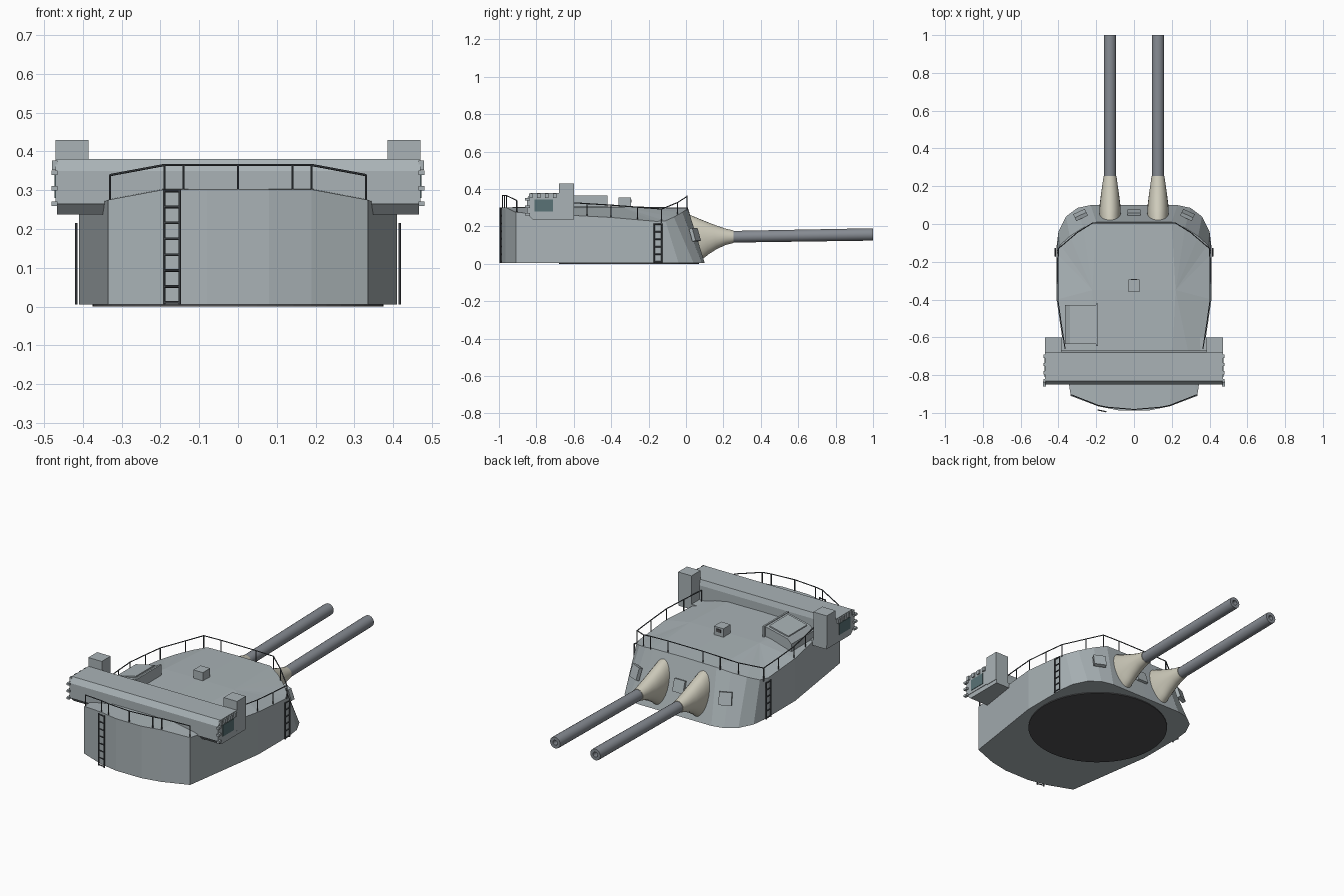
import bpy, bmesh, math
from mathutils import Vector, Matrix

if "Cube" in bpy.data.objects:
    bpy.data.objects.remove(bpy.data.objects["Cube"])

def mat(name, c):
    m = bpy.data.materials.new(name)
    m.diffuse_color = (*c, 1)
    m.use_nodes = True
    m.node_tree.nodes["Principled BSDF"].inputs["Base Color"].default_value = m.diffuse_color
    return m

HULL = mat("hull_grey", (0.40, 0.45, 0.47))
STEEL = mat("barrel_steel", (0.24, 0.26, 0.29))
CANVAS = mat("canvas", (0.62, 0.60, 0.50))
RAIL = mat("dark_rail", (0.07, 0.08, 0.09))
GLASS = mat("dark_glass", (0.10, 0.17, 0.18))
UNDER = mat("underside", (0.08, 0.08, 0.085))

def finish(bm, name, m):
    bmesh.ops.recalc_face_normals(bm, faces=bm.faces)
    me = bpy.data.meshes.new(name)
    bm.to_mesh(me)
    bm.free()
    ob = bpy.data.objects.new(name, me)
    bpy.context.collection.objects.link(ob)
    me.materials.append(m)
    return ob

def smooth(ob):
    bpy.ops.object.select_all(action='DESELECT')
    ob.select_set(True)
    bpy.context.view_layer.objects.active = ob
    bpy.ops.object.shade_smooth_by_angle(angle=math.radians(35))

def box(name, x, y, z, m=HULL, rot=None):
    c = Vector((sum(x) / 2, sum(y) / 2, sum(z) / 2))
    s = Matrix.Diagonal((x[1] - x[0], y[1] - y[0], z[1] - z[0], 1))
    bm = bmesh.new()
    bmesh.ops.create_cube(bm, size=1, matrix=Matrix.Translation(c) @ (rot or Matrix()) @ s)
    return finish(bm, name, m)

def prism(name, prof, a, b, axis='x', m=HULL):
    bm = bmesh.new()
    put = (lambda p, t: (t, p[0], p[1])) if axis == 'x' else (lambda p, t: (p[0], t, p[1]))
    r = [[bm.verts.new(put(p, t)) for p in prof] for t in (a, b)]
    n = len(prof)
    for i in range(n):
        j = (i + 1) % n
        bm.faces.new((r[0][i], r[0][j], r[1][j], r[1][i]))
    bm.faces.new(r[0])
    bm.faces.new(r[1])
    return finish(bm, name, m)

def loft(name, x, rings, m, n=20):
    # rings: y, tilt, half width, half height, centre z
    bm = bmesh.new()
    rows = []
    for y, tilt, hx, hz, zc in rings:
        row = []
        for i in range(n):
            a = 2 * math.pi * i / n
            dz = hz * math.sin(a)
            row.append(bm.verts.new((x + hx * math.cos(a), y - tilt * dz, zc + dz)))
        rows.append(row)
    for a, b in zip(rows, rows[1:]):
        for i in range(n):
            j = (i + 1) % n
            bm.faces.new((a[i], a[j], b[j], b[i]))
    bm.faces.new(rows[0])
    bm.faces.new(rows[-1])
    ob = finish(bm, name, m)
    smooth(ob)
    return ob

def rod(bm, a, b, r=0.003):
    a, b = Vector(a), Vector(b)
    d = b - a
    rot = d.to_track_quat('Z', 'Y').to_matrix().to_4x4()
    bmesh.ops.create_cone(bm, cap_ends=True, segments=6, radius1=r, radius2=r,
                          depth=d.length, matrix=Matrix.Translation((a + b) / 2) @ rot)

def railing(name, pts, h=0.065):
    bm = bmesh.new()
    up = Vector((0, 0, h))
    pts = [Vector(p) for p in pts]
    for p in pts:
        rod(bm, p - Vector((0, 0, 0.01)), p + up)
    for a, b in zip(pts, pts[1:]):
        rod(bm, a + up, b + up)
    return finish(bm, name, RAIL)

def ladder(name, a, b, z0, z1, rungs):
    # a, b: xy of the two uprights
    bm = bmesh.new()
    for p in (a, b):
        rod(bm, (*p, z0), (*p, z1), 0.004)
    for i in range(rungs):
        z = z0 + 0.006 + (z1 - z0 - 0.01) * i / (rungs - 1)
        rod(bm, (*a, z), (*b, z), 0.0035)
    return finish(bm, name, RAIL)

# Armoured house: half outline as bottom x, y and top x, y, z
half = [(0, .10, 0, .01, .30), (.23, .10, .20, .01, .297), (.30, .085, .27, -.02, .275),
        (.36, .04, .34, -.065, .25), (.40, -.04, .39, -.11, .23), (.41, -.12, .407, -.16, .227),
        (.41, -.4, .41, -.4, .248), (.335, -.91, .335, -.91, .275), (.19, -.965, .19, -.965, .302),
        (.08, -.987, .08, -.987, .302), (0, -.987, 0, -.987, .302)]
bm = bmesh.new()
for s in (1, -1):
    lo = [bm.verts.new((s * p[0], p[1], .005)) for p in half]
    hi = [bm.verts.new((s * p[2], p[3], p[4])) for p in half]
    for i in range(len(half) - 1):
        bm.faces.new((lo[i], lo[i + 1], hi[i + 1], hi[i]))
    mid = bm.verts.new((s * .22, -.35, .305))
    cen = bm.verts.new((0, -.35, .308))
    for i in range(1, 8):
        bm.faces.new((mid, hi[i], hi[i + 1]))
    bm.faces.new((cen, hi[0], hi[1], mid))
    bm.faces.new((cen, mid, hi[8], hi[9], hi[10]))
    bm.faces.new(lo)
bmesh.ops.remove_doubles(bm, verts=bm.verts, dist=0.0005)
finish(bm, "turret_house", HULL)

# Turning ring under the house
bm = bmesh.new()
bmesh.ops.create_cone(bm, cap_ends=True, segments=48, radius1=.375, radius2=.375, depth=.008,
                      matrix=Matrix.Translation((0, -.305, .004)))
finish(bm, "base_ring", UNDER)

# Guns with canvas covers and hollow muzzles
for s, side in ((-1, "left"), (1, "right")):
    x = s * .127
    loft("gun_cover_" + side, x, [(.03, .3, .057, .122, .145), (.055, .3, .057, .118, .145),
         (.10, .24, .055, .093, .145), (.155, .14, .048, .066, .145),
         (.21, .05, .040, .044, .145), (.255, 0, .034, .033, .145)], CANVAS, 24)
    loft("gun_barrel_" + side, x, [(.2, 0, .031, .031, .144), (.985, 0, .033, .033, .157),
         (1, 0, .032, .032, .157), (1, 0, .014, .014, .157), (.93, 0, .014, .014, .156)], STEEL)
    loft("bore_" + side, x, [(.93, 0, .0135, .0135, .156), (.935, 0, .0135, .0135, .156)], UNDER)

# Front sight covers lying on the sloped face
slope = math.radians(17)
for x, y, yaw in ((0, .058, 0), (-.283, .048, 25), (.283, .048, -25)):
    rot = Matrix.Rotation(math.radians(yaw), 4, 'Z') @ Matrix.Rotation(slope, 4, 'X')
    box("front_sight_cover", (x - .034, x + .034), (y - .01, y + .01), (.12, .19), HULL, rot)

# Rangefinder beam across the rear
prism("rangefinder_beam", [(-.85, .265), (-.85, .35), (-.83, .38), (-.68, .38),
                           (-.67, .35), (-.67, .265)], -.47, .47)
for s, side in ((-1, "left"), (1, "right")):
    sp = lambda a, b: tuple(sorted((s * a, s * b)))
    prism("rangefinder_bracket_" + side, [(-.85, .268), (-.82, .238), (-.60, .238), (-.60, .268)],
          *sp(.34, .467))
    box("rangefinder_head_" + side, sp(.385, .47), (-.68, -.60), (.26, .43))
    box("rangefinder_window_" + side, sp(.465, .473), (-.81, -.71), (.28, .345), GLASS)
    for i in range(3):
        z = .265 + .04 * i
        box("end_lug_" + side, sp(.465, .481), (-.86, -.835), (z - .006, z + .006))
    for i in range(4):
        y = -.83 + .043 * i
        box("top_lug_" + side, sp(.465, .479), (y - .009, y + .009), (.352, .376))

# Roof hatch and sight hood
prism("roof_hatch", [(-.365, .26), (-.365, .305), (-.34, .33), (-.20, .362), (-.20, .26)],
      -.635, -.43, 'y')
prism("hatch_lid", [(-.335, .325), (-.335, .338), (-.215, .366), (-.215, .35)], -.615, -.445, 'y')
box("hatch_lip", (-.20, -.19), (-.645, -.42), (.29, .366))
box("sight_hood", (-.03, .03), (-.36, -.295), (.30, .355))
box("sight_slit", (-.015, .015), (-.30, -.292), (.328, .345), UNDER)

# Railings: front and sides in one run, then the rear
side = [(.365, -.66, .265), (.385, -.53, .257), (.403, -.40, .249), (.403, -.26, .238),
        (.40, -.13, .228), (.30, -.045, .263), (.22, .005, .295), (.11, .005, .298)]
mir = lambda pts: pts + [(-x, y, z) for x, y, z in reversed(pts)]
railing("front_railing", mir(side[:-1] + [side[-1]]))
rear = [(.33, -.905, .274), (.19, -.96, .30), (.14, -.97, .30)]
railing("rear_railing", rear + [(0, -.982, .30)] + [(-x, y, z) for x, y, z in reversed(rear)])

# Ladders
ladder("rear_ladder", (-.19, -.985), (-.15, -.993), .005, .302, 8)
for s, name in ((-1, "left_ladder"), (1, "right_ladder")):
    ladder(name, (s * .417, -.17), (s * .417, -.13), .005, .215, 6)
